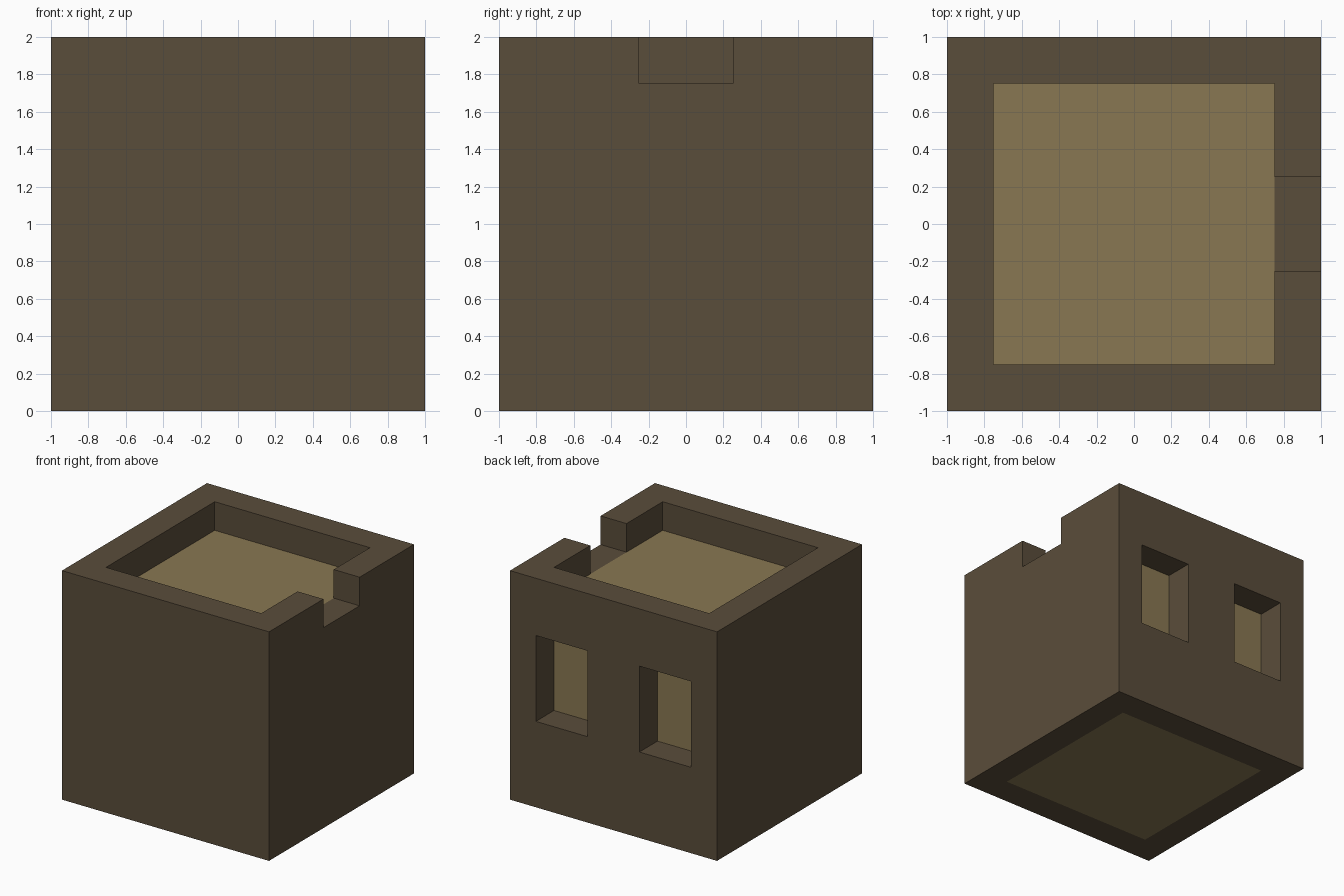
import bpy

if "Cube" in bpy.data.objects:
    bpy.data.objects.remove(bpy.data.objects["Cube"])


def material(name, rgb):
    mat = bpy.data.materials.new(name)
    mat.diffuse_color = (*rgb, 1.0)
    mat.use_nodes = True
    mat.node_tree.nodes["Principled BSDF"].inputs["Base Color"].default_value = mat.diffuse_color
    return mat


def box(name, lo, hi, mat=None):
    """Axis-aligned box between two corners."""
    centre = [(a + b) / 2 for a, b in zip(lo, hi)]
    bpy.ops.mesh.primitive_cube_add(size=1, location=centre)
    obj = bpy.context.object
    obj.name = name
    obj.scale = [b - a for a, b in zip(lo, hi)]
    bpy.ops.object.transform_apply(location=True, rotation=False, scale=True)
    if mat:
        obj.data.materials.append(mat)
    return obj


def cut(target, name, lo, hi):
    """Subtract a hidden box from the target."""
    cutter = box(name, lo, hi)
    cutter.hide_render = True
    cutter.hide_set(True)
    mod = target.modifiers.new(name, 'BOOLEAN')
    mod.operation = 'DIFFERENCE'
    mod.solver = 'EXACT'
    mod.object = cutter


dark_brown = material("dark brown", (0.102, 0.074, 0.043))
tan = material("tan", (0.250, 0.186, 0.085))

# Outer shell: open square tube with walls 0.25 thick
shell = box("outer_shell", (-1, -1, 0), (1, 1, 2), dark_brown)
cut(shell, "shaft_cutter", (-0.75, -0.75, -0.5), (0.75, 0.75, 2.5))

# Notch in the rim of the right wall
cut(shell, "notch_cutter", (0.5, -0.25, 1.75), (1.5, 0.25, 2.5))

# Two windows through the back wall
for side, x in (("left", -0.75), ("right", 0.25)):
    cut(shell, f"{side}_window_cutter", (x, 0.5, 0.75), (x + 0.5, 1.5, 1.5))

# Inner block filling the shell up to the notch
box("inner_block", (-0.75, -0.75, 0), (0.75, 0.75, 1.75), tan)
